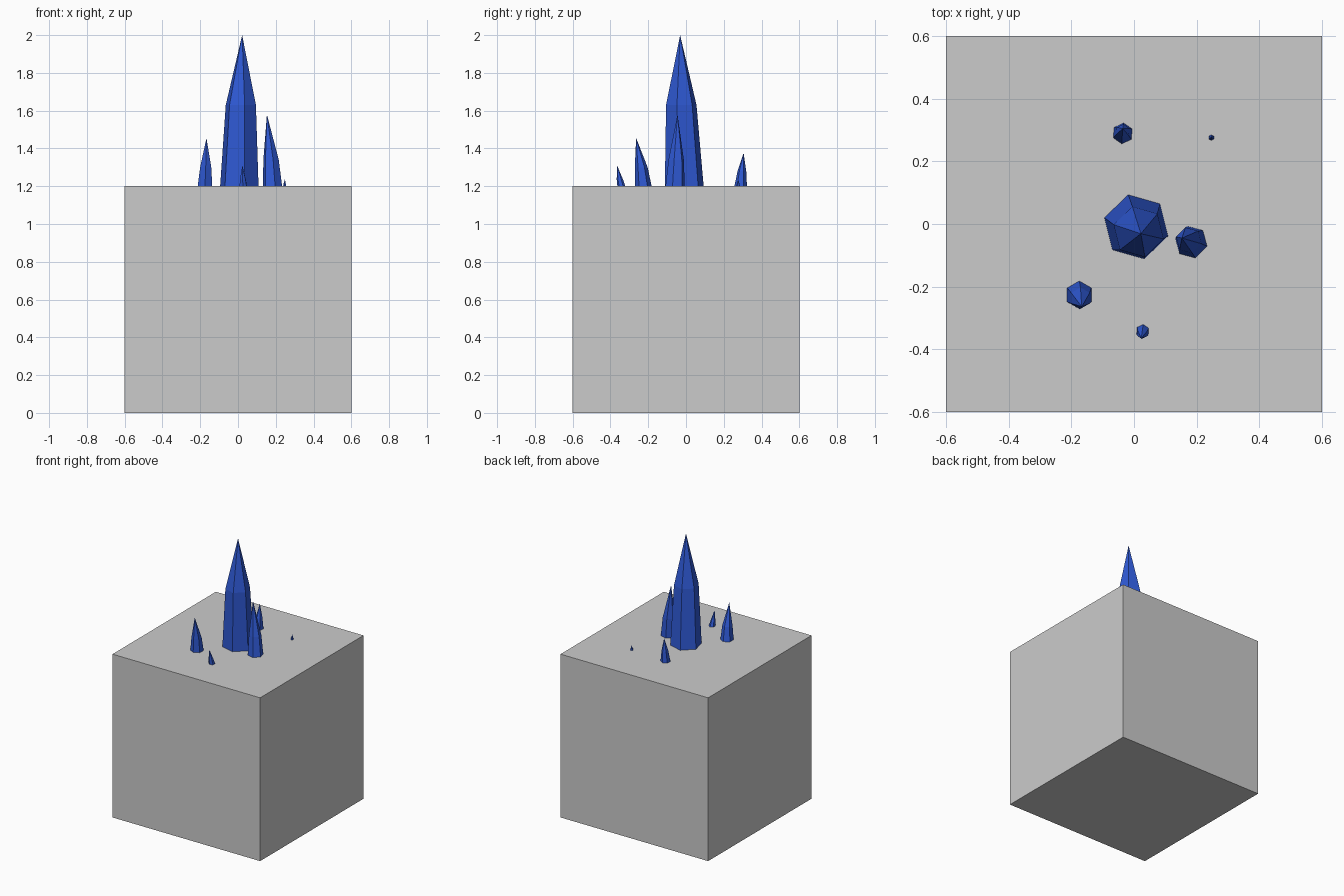
import bpy, bmesh, math

if "Cube" in bpy.data.objects:
    bpy.data.objects.remove(bpy.data.objects["Cube"])


def material(name, rgb):
    m = bpy.data.materials.new(name)
    m.diffuse_color = (*rgb, 1)
    m.use_nodes = True
    m.node_tree.nodes["Principled BSDF"].inputs["Base Color"].default_value = m.diffuse_color
    return m


STONE = material("grey stone", (0.6, 0.6, 0.6))
BLUE = material("crystal blue", (0.028, 0.1, 0.66))


def add_object(name, bm, mat):
    bmesh.ops.recalc_face_normals(bm, faces=bm.faces)
    mesh = bpy.data.meshes.new(name)
    bm.to_mesh(mesh)
    bm.free()
    mesh.materials.append(mat)
    bpy.context.collection.objects.link(bpy.data.objects.new(name, mesh))


def crystal(name, base, base_r, shoulder, shoulder_r, tip, phase):
    """Six-sided tapered column with a pointed tip."""
    bm = bmesh.new()
    rings = []
    for (x, y, z), r in ((base, base_r), (shoulder, shoulder_r)):
        angles = [math.radians(phase + 60 * i) for i in range(6)]
        rings.append([bm.verts.new((x + r * math.cos(a), y + r * math.sin(a), z))
                      for a in angles])
    low, high = rings
    point = bm.verts.new(tip)
    bm.faces.new(low)
    for i in range(6):
        j = (i + 1) % 6
        bm.faces.new((low[i], low[j], high[j], high[i]))
        bm.faces.new((high[i], high[j], point))
    add_object(name, bm, BLUE)


# Stone block
bm = bmesh.new()
bmesh.ops.create_cube(bm, size=1.2)
bmesh.ops.translate(bm, verts=bm.verts, vec=(0, 0, 0.6))
add_object("stone_block", bm, STONE)

# Crystals growing out of the top face
Z = 1.195
crystal("main_crystal", (0.007, -0.009, Z), 0.106, (0.015, -0.025, 1.63), 0.083,
        (0.022, -0.031, 2.0), 44)
crystal("right_crystal", (0.183, -0.058, Z), 0.053, (0.175, -0.052, 1.34), 0.042,
        (0.153, -0.045, 1.58), 45)
crystal("left_crystal", (-0.175, -0.226, Z), 0.045, (-0.171, -0.237, 1.30), 0.034,
        (-0.167, -0.264, 1.455), 30)
crystal("back_crystal", (-0.036, 0.289, Z), 0.034, (-0.036, 0.296, 1.28), 0.023,
        (-0.036, 0.305, 1.375), 25)
crystal("front_crystal", (0.028, -0.341, Z), 0.022, (0.026, -0.35, 1.235), 0.017,
        (0.023, -0.365, 1.31), 25)
crystal("tiny_crystal", (0.247, 0.276, Z), 0.01, (0.247, 0.276, 1.212), 0.007,
        (0.248, 0.277, 1.237), 30)
